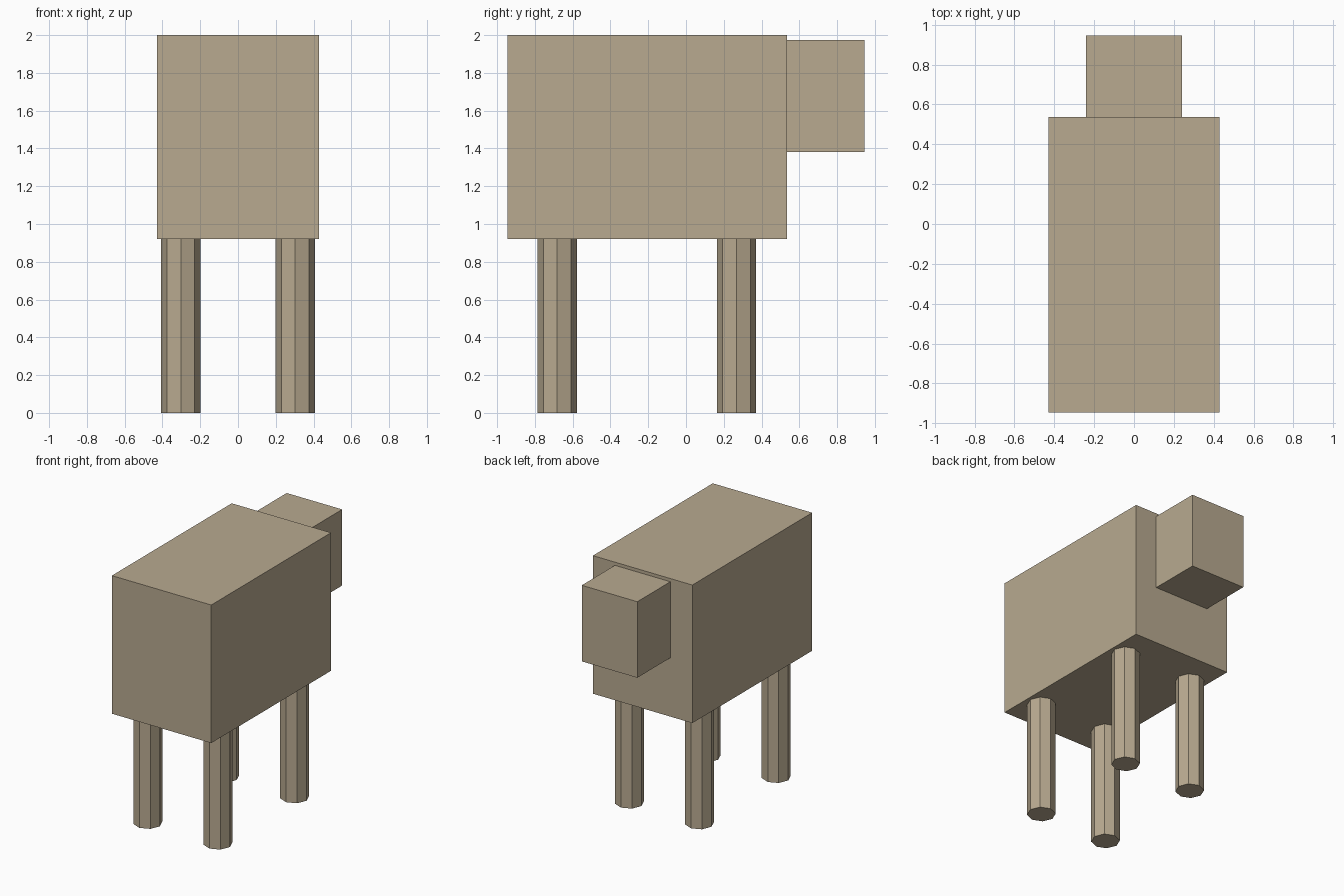
import bpy

cube = bpy.data.objects.get("Cube")
if cube:
    bpy.data.objects.remove(cube, do_unlink=True)

# Single tan hide colour
hide = bpy.data.materials.new("tan_hide")
hide.use_nodes = True
tan = (0.48, 0.4, 0.28, 1)
hide.diffuse_color = tan
hide.node_tree.nodes["Principled BSDF"].inputs["Base Color"].default_value = tan


def finish(name):
    obj = bpy.context.object
    obj.name = name
    obj.data.materials.append(hide)
    return obj


def box(name, low, high):
    centre = [(a + b) / 2 for a, b in zip(low, high)]
    bpy.ops.mesh.primitive_cube_add(size=1, location=centre)
    obj = finish(name)
    obj.scale = [b - a for a, b in zip(low, high)]
    bpy.ops.object.transform_apply(location=False, rotation=False, scale=True)
    return obj


# Body and head
BELLY = 0.92
box("body", (-0.43, -0.945, BELLY), (0.43, 0.536, 2.0))
box("head", (-0.24, 0.536, 1.38), (0.24, 0.945, 1.975))

# Four octagonal legs, with corners on the axes
for end, y in (("front", -0.682), ("back", 0.267)):
    for side, x in (("left", 0.303), ("right", -0.303)):
        bpy.ops.mesh.primitive_cylinder_add(
            vertices=8, radius=0.104, depth=BELLY, location=(x, y, BELLY / 2))
        finish(f"{end}_{side}_leg")
